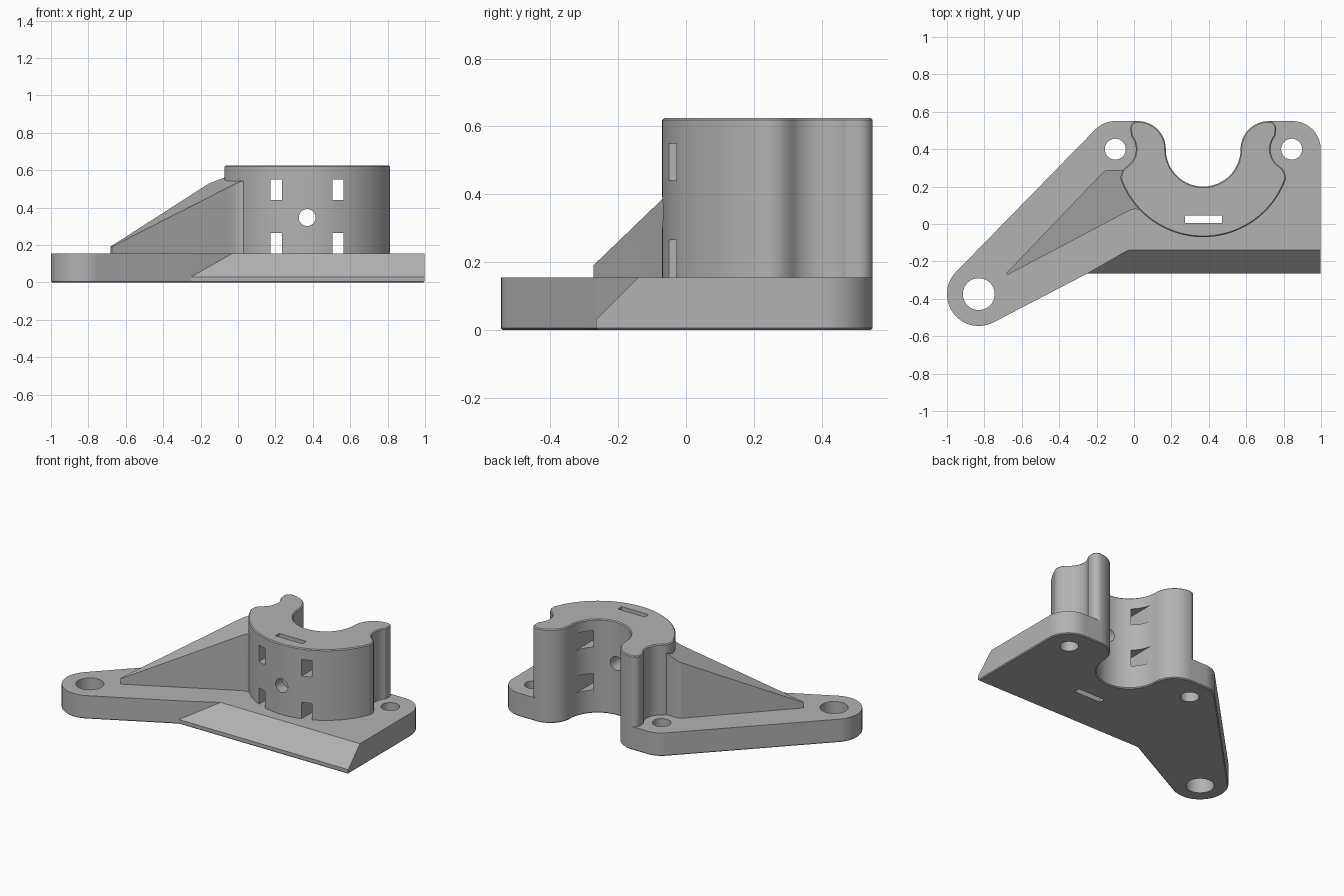
import bpy, bmesh
from math import cos, sin, radians

if "Cube" in bpy.data.objects:
    bpy.data.objects.remove(bpy.data.objects["Cube"], do_unlink=True)

grey = bpy.data.materials.new("plain grey")
grey.use_nodes = True
grey.diffuse_color = (0.45, 0.45, 0.45, 1)
grey.node_tree.nodes["Principled BSDF"].inputs["Base Color"].default_value = (0.45, 0.45, 0.45, 1)

BASE_TOP, TOWER_TOP, CX = 0.155, 0.625, 0.37


def arc(x, y, r, a0, a1, step=5):
    n = max(2, round(abs(a1 - a0) / step))
    angles = [radians(a0 + (a1 - a0) * i / n) for i in range(n + 1)]
    return [(x + r * cos(a), y + r * sin(a)) for a in angles]


def solid(name, bottom, top, bevel_z=None):
    """Prism between two matching loops, with an optional softened rim at one height."""
    bm = bmesh.new()
    lo = [bm.verts.new(p) for p in bottom]
    hi = [bm.verts.new(p) for p in top]
    bm.faces.new(lo[::-1])
    bm.faces.new(hi)
    n = len(lo)
    for i in range(n):
        j = (i + 1) % n
        bm.faces.new((lo[i], lo[j], hi[j], hi[i]))
    bmesh.ops.remove_doubles(bm, verts=bm.verts, dist=0.0005)
    bmesh.ops.recalc_face_normals(bm, faces=bm.faces)
    if bevel_z is not None:
        rim = [e for e in bm.edges if all(abs(v.co.z - bevel_z) < 1e-5 for v in e.verts)]
        bmesh.ops.bevel(bm, geom=rim, offset=0.006, segments=1, affect='EDGES', clamp_overlap=True)
    mesh = bpy.data.meshes.new(name)
    bm.to_mesh(mesh)
    bm.free()
    mesh.materials.append(grey)
    ob = bpy.data.objects.new(name, mesh)
    bpy.context.collection.objects.link(ob)
    return ob


def prism(name, outline, z0, z1, bevel_z=None):
    return solid(name, [(x, y, z0) for x, y in outline], [(x, y, z1) for x, y in outline], bevel_z)


def box(x0, x1, y0, y1, z0, z1):
    return prism("cutter", [(x0, y0), (x1, y0), (x1, y1), (x0, y1)], z0, z1)


def select(ob):
    bpy.ops.object.select_all(action='DESELECT')
    ob.select_set(True)
    bpy.context.view_layer.objects.active = ob


def cut(ob, cutter):
    cutter.hide_render = True
    mod = ob.modifiers.new("cut", 'BOOLEAN')
    mod.operation = 'DIFFERENCE'
    mod.solver = 'EXACT'
    mod.object = cutter
    select(ob)
    bpy.ops.object.modifier_apply(modifier=mod.name)
    bpy.data.objects.remove(cutter, do_unlink=True)


# Base plate: long arm, two rear ears and a round mouth
outline = (arc(-0.83, -0.375, 0.17, 135, 298)
           + [(-0.25, -0.265), (0.998, -0.265)]
           + arc(0.848, 0.4, 0.15, 0, 90)
           + arc(0.72, 0.4, 0.15, 90, 180)
           + arc(CX, 0.4, 0.2, 0, -180)
           + arc(0.02, 0.4, 0.15, 0, 90)
           + arc(-0.1, 0.4, 0.15, 90, 135))
base = prism("base_plate", outline, 0, BASE_TOP, bevel_z=0)

# Sloped front edge, ending against the side of the arm
slope = [(-0.12, 0.175), (-0.28, 0.015), (-0.28, 0.175)]
cut(base, solid("cutter", [(-0.03 + (y + 0.14) * 1.76, y, z) for y, z in slope],
                [(1.1, y, z) for y, z in slope]))

# Screw holes
for x, y, r in [(-0.83, -0.375, 0.085), (-0.1, 0.4, 0.056), (0.843, 0.4, 0.056)]:
    cut(base, prism("cutter", arc(x, y, r, 0, 360), -0.1, 0.3))

# Tower: mirrored C-shaped profile with relief around the rear screws
half = (arc(CX, 0.4, 0.2, 270, 180)
        + arc(0.02, 0.4, 0.15, 0, 90)
        + arc(0.02, 0.51, 0.04, 95, 190, 15)
        + arc(-0.1, 0.4, 0.11, 40, -50)
        + [(-0.055, 0.295), (-0.066, 0.275), (-0.071, 0.255)]
        + arc(CX, 0.4, 0.47, 200, 270, 2.5))
profile = half + [(2 * CX - x, y) for x, y in half[-2:0:-1]]
tower = prism("clamp_tower", profile, BASE_TOP, TOWER_TOP, bevel_z=TOWER_TOP)

# Strap windows
for x in (0.175, 0.505):
    for z0, z1 in ((0.1, 0.265), (0.44, 0.55)):
        cut(tower, box(x, x + 0.06, -0.2, 0.4, z0, z1))

# Round cross hole
ring = arc(CX, 0.347, 0.045, 0, 360, 10)
cut(tower, solid("cutter", [(x, -0.2, z) for x, z in ring], [(x, 0.35, z) for x, z in ring]))

# Vertical slot through tower and base
for part in (tower, base):
    cut(part, box(0.272, 0.47, 0.006, 0.046, -0.1, 0.8))

# Sloping brace from the arm up to the tower
plan = [(-0.682, -0.262), (-0.675, -0.272), (-0.06, 0.053), (-0.02, 0.073), (0.005, 0.08),
        (0.03, 0.077), (0.06, 0.1), (0.03, 0.2), (-0.03, 0.28), (-0.065, 0.29),
        (-0.14, 0.29), (-0.16, 0.283)]
brace = solid("brace", [(x, y, 0.15) for x, y in plan],
              [(x, y, 0.19 + 0.373 * (x + 0.68) + 0.257 * (y + 0.27)) for x, y in plan])

for part in (base, tower, brace):
    select(part)
    bpy.ops.object.shade_smooth_by_angle(angle=radians(25))
